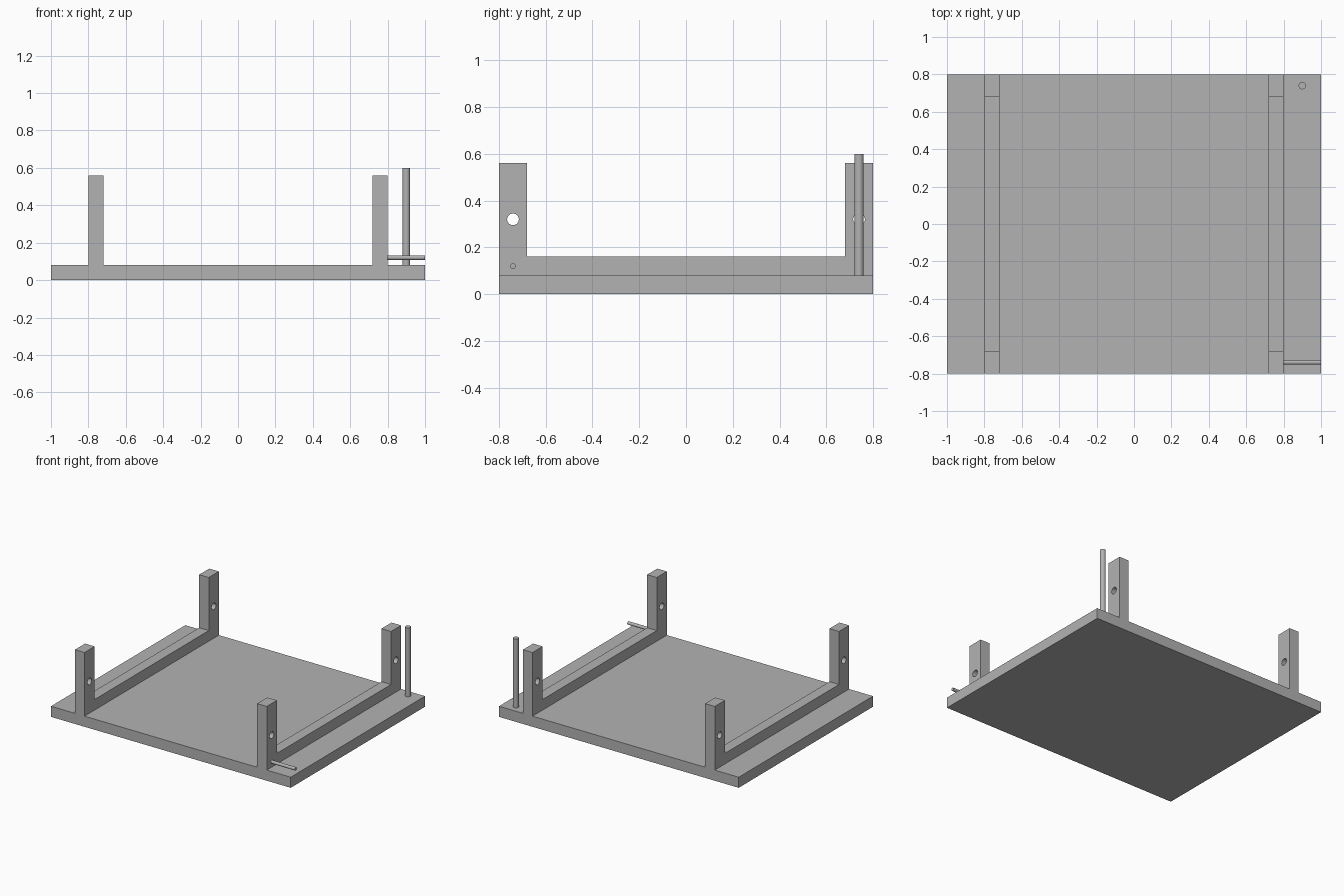
import bpy
import bmesh
import math

old = bpy.data.objects.get("Cube")
if old:
    bpy.data.objects.remove(old, do_unlink=True)

GREY = (0.45, 0.45, 0.45, 1.0)
grey = bpy.data.materials.new("plain grey")
grey.use_nodes = True
grey.diffuse_color = GREY
grey.node_tree.nodes["Principled BSDF"].inputs["Base Color"].default_value = GREY

BASE_TOP = 0.08
HALF_DEPTH = 0.8
RAIL_X = 0.76
RAIL_WIDTH = 0.08
HOLE_Y, HOLE_Z = 0.74, 0.32


def activate(obj):
    bpy.ops.object.select_all(action='DESELECT')
    obj.select_set(True)
    bpy.context.view_layer.objects.active = obj


def box(name, size, centre):
    bpy.ops.mesh.primitive_cube_add(size=1, location=centre)
    obj = bpy.context.object
    obj.name = name
    obj.scale = size
    bpy.ops.object.transform_apply(location=False, rotation=False, scale=True)
    obj.data.materials.append(grey)
    return obj


def rod(name, radius, length, centre, along_x=False):
    turn = (0, math.pi / 2, 0) if along_x else (0, 0, 0)
    bpy.ops.mesh.primitive_cylinder_add(vertices=32, radius=radius, depth=length,
                                        location=centre, rotation=turn)
    obj = bpy.context.object
    obj.name = name
    obj.data.materials.append(grey)
    bpy.ops.object.shade_smooth_by_angle(angle=math.radians(40))
    return obj


def side_rail(name, x):
    # U-shaped side profile, extruded across its width
    half = [(HALF_DEPTH, BASE_TOP), (HALF_DEPTH, 0.56), (0.68, 0.56), (0.68, 0.16)]
    outline = half + [(-y, z) for y, z in reversed(half)]
    bm = bmesh.new()
    face = bm.faces.new([bm.verts.new((x - RAIL_WIDTH / 2, y, z)) for y, z in outline])
    grown = bmesh.ops.extrude_face_region(bm, geom=[face])["geom"]
    moved = [v for v in grown if isinstance(v, bmesh.types.BMVert)]
    bmesh.ops.translate(bm, verts=moved, vec=(RAIL_WIDTH, 0, 0))
    bmesh.ops.recalc_face_normals(bm, faces=bm.faces)
    mesh = bpy.data.meshes.new(name)
    bm.to_mesh(mesh)
    bm.free()
    mesh.materials.append(grey)
    obj = bpy.data.objects.new(name, mesh)
    bpy.context.collection.objects.link(obj)

    # Round hole through each upright
    for y in (-HOLE_Y, HOLE_Y):
        cutter = rod("hole_cutter", 0.025, 0.2, (x, y, HOLE_Z), along_x=True)
        cutter.hide_render = True
        activate(obj)
        cut = obj.modifiers.new("hole", 'BOOLEAN')
        cut.operation = 'DIFFERENCE'
        cut.solver = 'EXACT'
        cut.object = cutter
        bpy.ops.object.modifier_apply(modifier=cut.name)
        bpy.data.objects.remove(cutter, do_unlink=True)
    activate(obj)
    bpy.ops.object.shade_smooth_by_angle(angle=math.radians(40))
    return obj


# Flat base
box("base_plate", (2, 2 * HALF_DEPTH, BASE_TOP), (0, 0, BASE_TOP / 2))

# Rails with uprights at both ends
side_rail("left_rail", RAIL_X)
side_rail("right_rail", -RAIL_X)

# Tall pin at the back and short pin lying across the front
rod("upright_pin", 0.02, 0.52, (0.9, 0.74, 0.34))
rod("cross_pin", 0.012, 0.2, (0.9, -0.74, 0.12), along_x=True)
